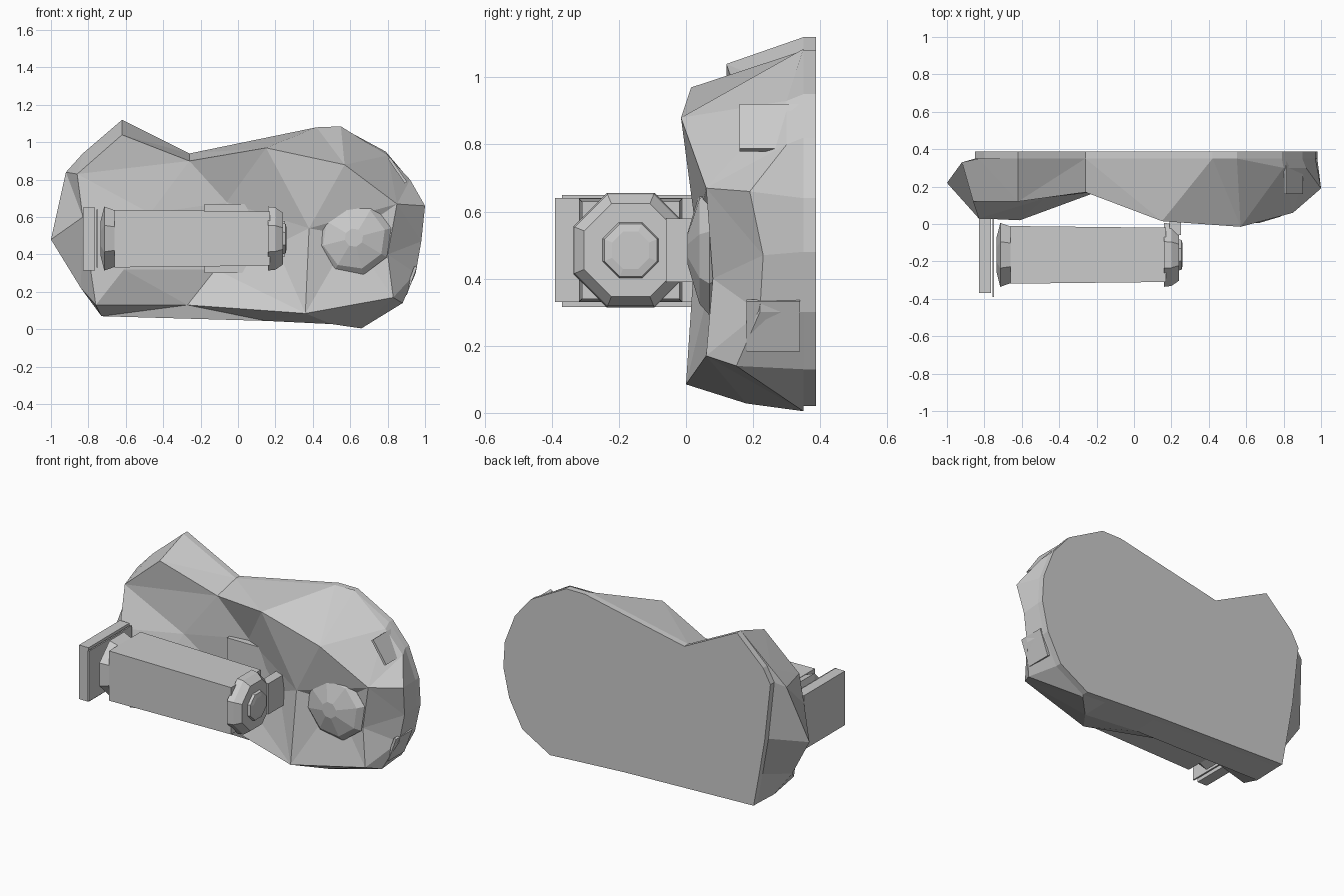
import bpy, math
from mathutils import Vector
from mathutils.geometry import delaunay_2d_cdt

if "Cube" in bpy.data.objects:
    bpy.data.objects.remove(bpy.data.objects["Cube"])


def add_mesh(name, verts, faces):
    me = bpy.data.meshes.new(name)
    me.from_pydata(verts, [], faces)
    me.update()
    ob = bpy.data.objects.new(name, me)
    bpy.context.collection.objects.link(ob)
    return ob


def box(name, lo, hi, rot=(0, 0, 0)):
    lo, hi = Vector(lo), Vector(hi)
    bpy.ops.mesh.primitive_cube_add(size=1, location=(lo + hi) / 2, rotation=rot)
    ob = bpy.context.object
    ob.name, ob.scale = name, hi - lo
    return ob


def lathe(name, origin, axis, profile, sides, turn=0.0):
    """Faceted solid: profile of (distance along axis, radius)."""
    q = Vector(axis).to_track_quat('Z', 'Y').to_matrix()
    verts, faces = [], []
    for d, r in profile:
        for i in range(sides):
            a = turn + 2 * math.pi * i / sides
            verts.append(Vector(origin) + q @ Vector((r * math.cos(a), r * math.sin(a), d)))
    for k in range(len(profile) - 1):
        for i in range(sides):
            j = (i + 1) % sides
            faces.append((k * sides + i, k * sides + j, (k + 1) * sides + j, (k + 1) * sides + i))
    n = len(verts)
    faces += [tuple(range(sides))[::-1], tuple(range(n - sides, n))]
    return add_mesh(name, verts, faces)


# Rocky body: silhouette ring, front relief points and matching back outline
rim = [(-.62, .35, 1.12), (-.26, .35, .94), (.42, .35, 1.08), (.55, .35, 1.085),
       (.80, .30, .93), (.92, .30, .80), (1.0, .19, .66), (.98, .23, .47),
       (.95, .22, .30), (.88, .15, .14), (.66, .35, .005), (.50, .18, .028),
       (.15, .20, .045), (-.73, .18, .07), (-.84, .16, .22), (-1.0, .22, .48),
       (-.92, .33, .84), (-.83, .35, .94)]
relief = [(-.62, .12, 1.04), (-.26, .17, .90), (.15, .015, .97), (.57, -.015, .88),
          (-.86, .12, .83), (-.83, .03, .60), (-.47, .14, .62),
          (-.06, .19, .68), (-.12, .20, .32), (.38, .03, .54), (-.76, .03, .13),
          (-.61, .02, .32), (-.27, .17, .13), (.36, 0, .085), (.85, .06, .67),
          (.83, .06, .17), (.80, .08, .40), (.60, .10, .50), (.20, .12, .45)]
# Creases, as pairs of relief points
creases = [(4, 1), (0, 4), (0, 1), (4, 6), (6, 1), (1, 2), (2, 9), (9, 13), (10, 12),
           (12, 13), (10, 11), (11, 6), (4, 5), (5, 10), (14, 9), (13, 15)]
back = [(-.62, 1.12), (-.26, .94), (.42, 1.08), (.55, 1.08), (.79, .95), (.90, .82),
        (.97, .64), (.98, .48), (.94, .30), (.85, .13), (.66, .02), (.50, .03), (.15, .05),
        (-.735, .08), (-.77, .27), (-.81, .50), (-.85, .86), (-.80, .95)]
pts = [Vector(p) for p in rim + relief]
n = len(rim)
res = delaunay_2d_cdt([Vector((p.x, p.z)) for p in pts],
                      [(n + a, n + b) for a, b in creases],
                      [list(range(n))[::-1]], 1, 1e-5)
# Only original points are expected; fall back to the nearest one for crossings
near = [o[0] if o else min(range(len(pts)), key=lambda k: (Vector((pts[k].x, pts[k].z)) - v).length)
        for o, v in zip(res[3], res[0])]
faces = [f for f in (tuple(near[i] for i in f) for f in res[2]) if len(set(f)) == len(f)]
base = len(pts)
pts += [Vector((x, y, z)) for y in (.35, .388) for x, z in back]
for i in range(n):
    j = (i + 1) % n
    faces.append((i, j, base + j, base + i))
    faces.append((base + i, base + j, base + n + j, base + n + i))
faces.append(tuple(range(base + n, base + 2 * n)))
add_mesh("rock_body", pts, faces)

# Thin broken ledges on the right end
box("upper_side_ledge", (.845, .16, .77), (.86, .34, .93), (0, -.6, 0))
box("lower_side_ledge", (.915, .18, .18), (.93, .34, .34), (0, .35, 0))

# Mounting block behind the roll
box("roll_backing_block", (-.18, .15, .30), (.10, .25, .67))

# Square-section roll with flared ends
C = (0, -.165, .485)
q4, q8 = math.pi / 4, math.pi / 8
lathe("roll", C, (1, 0, 0), [(-.66, .218), (.17, .205)], 4, q4)
lathe("left_flange", C, (1, 0, 0), [(-.735, .10), (-.715, .185), (-.65, .16)], 8, q8)
lathe("right_flange", C, (1, 0, 0), [(.16, .185), (.20, .18), (.24, .15), (.24, .09),
                                    (.255, .085), (.26, .06)], 8, q8)

# Left end plates
box("left_end_plate", (-.83, -.37, .315), (-.765, .03, .65))
box("left_inner_plate", (-.757, -.39, .33), (-.748, .03, .64))

# Right support bracket
box("right_bracket", (.19, -.06, .39), (.25, .12, .58))

# Faceted round knob
lathe("knob", (.62, .10, .49), (0, -1, 0), [(-.03, .16), (.03, .205), (.06, .17), (.095, .05)], 8, .25)
